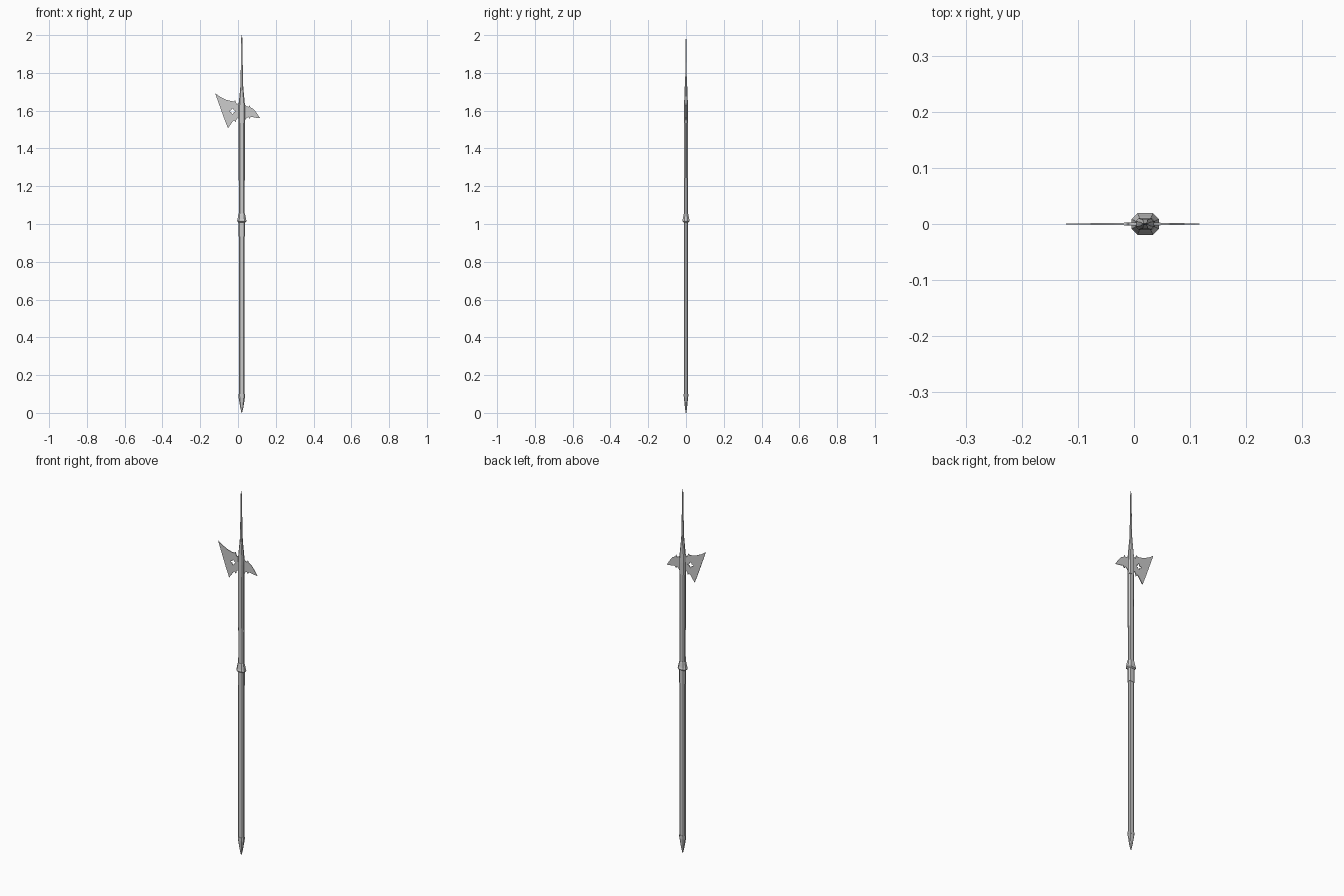
import bpy, bmesh, math

if "Cube" in bpy.data.objects:
    bpy.data.objects.remove(bpy.data.objects["Cube"])

CX = 0.02  # pole axis


def ring(hx, hy, c):
    """Chamfered rectangle, eight corners."""
    return [(hx, -hy + c), (hx, hy - c), (hx - c, hy), (-hx + c, hy),
            (-hx, hy - c), (-hx, -hy + c), (-hx + c, -hy), (hx - c, -hy)]


def loft(name, sections, x=CX):
    """Skin chamfered rectangles given as (z, half x, half y)."""
    bm = bmesh.new()
    rows = [[bm.verts.new((x + px, py, z)) for px, py in ring(hx, hy, 0.55 * min(hx, hy))]
            for z, hx, hy in sections]
    for a, b in zip(rows, rows[1:]):
        for i in range(8):
            j = (i + 1) % 8
            bm.faces.new((a[i], a[j], b[j], b[i]))
    bm.faces.new(rows[0][::-1])
    bm.faces.new(rows[-1])
    me = bpy.data.meshes.new(name)
    bm.to_mesh(me)
    bm.free()
    ob = bpy.data.objects.new(name, me)
    bpy.context.collection.objects.link(ob)
    return ob


def plate(name, outlines, thick, reach):
    """Flat steel plate in the xz plane (extra outlines are holes), thinned outwards."""
    cu = bpy.data.curves.new(name, 'CURVE')
    cu.dimensions = '2D'
    cu.fill_mode = 'BOTH'
    cu.extrude = thick
    for pts in outlines:
        sp = cu.splines.new('POLY')
        sp.points.add(len(pts) - 1)
        for p, (x, z) in zip(sp.points, pts):
            p.co = (x, z, 0, 1)
        sp.use_cyclic_u = True
    tmp = bpy.data.objects.new(name + "_outline", cu)
    bpy.context.collection.objects.link(tmp)
    bpy.context.view_layer.update()
    me = bpy.data.meshes.new_from_object(tmp.evaluated_get(bpy.context.evaluated_depsgraph_get()))
    bpy.data.objects.remove(tmp)
    for v in me.vertices:
        x, z, y = v.co
        f = 1 - 0.75 * min(1, abs(x - CX) / reach)
        v.co = (x, -y * f, z)
    me.name = name
    ob = bpy.data.objects.new(name, me)
    bpy.context.collection.objects.link(ob)
    return ob


# Pole
loft("lower_shaft", [(0.08, .0155, .010), (0.95, .0155, .010)])
loft("upper_shaft", [(1.0, .0155, .010), (1.56, .0145, .0095)])

# Pointed foot with rim
loft("foot_spike", [(0, .0015, .0015), (0.03, .0085, .006), (0.08, .0165, .011),
                    (0.097, .0165, .011)])
loft("foot_rim", [(0.086, .0175, .012), (0.099, .0175, .012)])

# Middle sleeve and collar
loft("sleeve", [(0.935, .0175, .0115), (1.02, .0175, .0115)])
loft("collar", [(1.008, .018, .012), (1.013, .0235, .0185), (1.019, .0245, .0195),
                (1.026, .0225, .017), (1.05, .018, .013), (1.056, .0165, .011)])

# Langets down both edges of the upper pole
for side, label in ((-1, "left"), (1, "right")):
    loft(label + "_langet", [(1.23, .0012, .003), (1.25, .0015, .0045), (1.56, .0015, .0045)],
         CX + side * .0158)

# Socket flowing into the long top spike
loft("socket_and_spike", [(1.535, .017, .0105), (1.60, .0175, .0105), (1.645, .0155, .0095),
                          (1.69, .011, .0085), (1.73, .0075, .0065), (1.76, .0062, .0045),
                          (1.80, .0056, .0035), (1.95, .004, .002), (1.985, .003, .0012),
                          (2.0, .0008, .0005)])

# Axe blade with quatrefoil piercing
hole = []
for i in range(16):
    a = i * math.tau / 16
    r = 0.0125 + 0.0045 * math.cos(4 * a)
    hole.append((-0.029 + r * math.cos(a), 1.597 + r * math.sin(a)))
axe = [(.02, 1.65), (.004, 1.643), (-.006, 1.634), (-.010, 1.642), (-.016, 1.656),
       (-.021, 1.649), (-.038, 1.651), (-.063, 1.658), (-.092, 1.672), (-.121, 1.692),
       (-.104, 1.644), (-.086, 1.594), (-.070, 1.550), (-.053, 1.507),
       (-.041, 1.524), (-.030, 1.540), (-.020, 1.549), (-.013, 1.539), (-.009, 1.552),
       (-.002, 1.561), (.006, 1.557), (.02, 1.55)]
plate("axe_blade", [axe, hole], .0028, .14)

# Rear beak
beak = [(.02, 1.645), (.036, 1.634), (.045, 1.622), (.056, 1.620), (.060, 1.629),
        (.065, 1.618), (.081, 1.610), (.099, 1.588), (.117, 1.560), (.090, 1.563),
        (.069, 1.568), (.060, 1.557), (.055, 1.566), (.045, 1.561), (.036, 1.548), (.02, 1.54)]
plate("rear_beak", [beak], .0028, .1)
